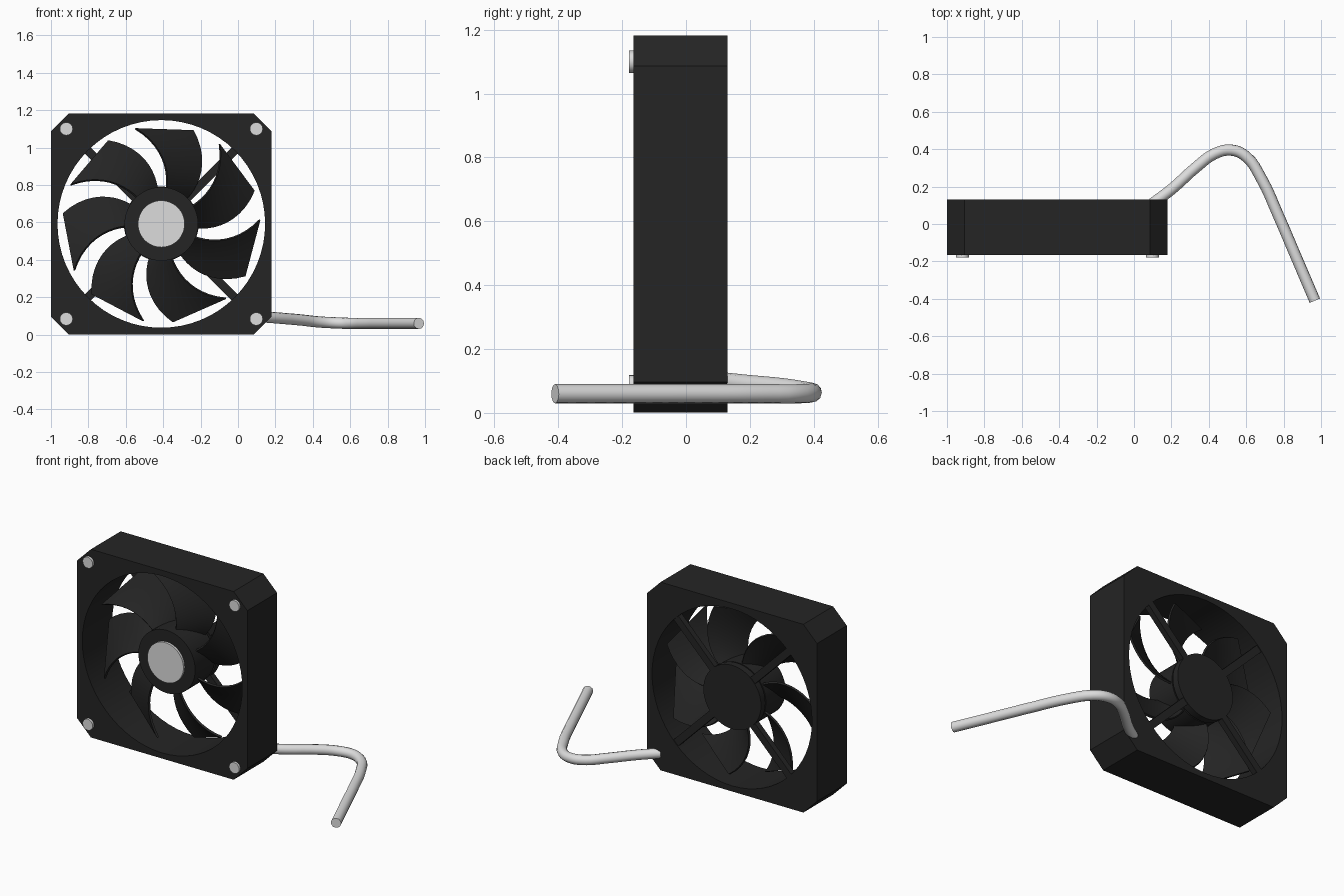
import bpy, bmesh, math
from mathutils import Vector

if "Cube" in bpy.data.objects:
    bpy.data.objects.remove(bpy.data.objects["Cube"], do_unlink=True)

CX, CZ = -0.41, 0.592          # fan axis
FRONT, BACK = -0.165, 0.13     # frame faces
HALF, CHAMFER, HOLE = 0.59, 0.095, 0.555


def material(name, value):
    m = bpy.data.materials.new(name)
    m.use_nodes = True
    colour = (value, value, value, 1)
    m.diffuse_color = colour
    m.node_tree.nodes["Principled BSDF"].inputs["Base Color"].default_value = colour
    return m


black = material("black plastic", 0.018)
silver = material("light grey", 0.72)


def activate(ob):
    bpy.ops.object.select_all(action='DESELECT')
    ob.select_set(True)
    bpy.context.view_layer.objects.active = ob


def smooth(ob):
    activate(ob)
    bpy.ops.object.shade_smooth_by_angle(angle=math.radians(35))


def add(name, data, mat, location=(0, 0, 0)):
    ob = bpy.data.objects.new(name, data)
    ob.location = location
    data.materials.append(mat)
    bpy.context.collection.objects.link(ob)
    return ob


def disc(name, radius, y0, y1, mat, x=CX, z=CZ, sides=48):
    bpy.ops.mesh.primitive_cylinder_add(
        vertices=sides, radius=radius, depth=y1 - y0,
        location=(x, (y0 + y1) / 2, z), rotation=(math.pi / 2, 0, 0))
    ob = bpy.context.object
    ob.name = name
    ob.data.materials.append(mat)
    smooth(ob)
    return ob


# Frame: chamfered square with a round opening, extruded
outline = bpy.data.curves.new("frame", 'CURVE')
outline.dimensions = '2D'
outline.fill_mode = 'BOTH'
outline.extrude = (BACK - FRONT) / 2
c = HALF - CHAMFER
octagon = [(HALF, -c), (HALF, c), (c, HALF), (-c, HALF),
           (-HALF, c), (-HALF, -c), (-c, -HALF), (c, -HALF)]
circle = [(HOLE * math.cos(a), HOLE * math.sin(a))
          for a in (i * math.tau / 64 for i in range(64))]
for points in (octagon, circle):
    spline = outline.splines.new('POLY')
    spline.points.add(len(points) - 1)
    for p, (x, y) in zip(spline.points, points):
        p.co = (x, y, 0, 1)
    spline.use_cyclic_u = True
frame = add("frame", outline, black, (CX, (FRONT + BACK) / 2, CZ))
frame.rotation_euler.x = math.pi / 2
activate(frame)
bpy.ops.object.convert(target='MESH')
frame = bpy.context.object
bm = bmesh.new()
bm.from_mesh(frame.data)
bmesh.ops.remove_doubles(bm, verts=bm.verts, dist=0.0001)
bmesh.ops.recalc_face_normals(bm, faces=bm.faces)
bm.to_mesh(frame.data)
bm.free()
smooth(frame)

# Rotor hub, its front cap, and the motor mount behind it
disc("rotor_hub", 0.197, -0.12, 0.075, black)
disc("hub_cap", 0.125, -0.134, -0.118, silver)
disc("motor_mount", 0.2, 0.085, BACK - 0.002, black)
disc("motor_shaft", 0.08, 0.07, 0.09, black)

# Corner screws
for sx in (-1, 1):
    for sz in (-1, 1):
        disc("screw", 0.035, -0.179, FRONT + 0.01, silver,
             CX + sx * 0.508, CZ + sz * 0.508, 16)

# Diagonal struts holding the motor
for k in range(4):
    a = math.radians(45 + 90 * k)
    mid = 0.375
    bpy.ops.mesh.primitive_cube_add(
        size=1, location=(CX + mid * math.cos(a), 0.107, CZ + mid * math.sin(a)),
        rotation=(0, -a, 0))
    strut = bpy.context.object
    strut.name = "strut"
    strut.scale = (0.38, 0.036, 0.045)
    strut.data.materials.append(black)

# Swept, pitched blades sharing one mesh
ROWS, COLS = 10, 6
bm = bmesh.new()
grid = []
for i in range(ROWS + 1):
    s = i / ROWS
    r = 0.18 + 0.35 * s
    lead = math.radians(80 + 25 * s ** 1.5)
    trail = math.radians(44 + 27 * s ** 1.6)
    a = Vector((r * math.cos(lead), -0.075, r * math.sin(lead)))
    b = Vector((r * math.cos(trail), 0.06, r * math.sin(trail)))
    grid.append([bm.verts.new(a.lerp(b, j / COLS)) for j in range(COLS + 1)])
for i in range(ROWS):
    for j in range(COLS):
        bm.faces.new((grid[i][j], grid[i][j + 1], grid[i + 1][j + 1], grid[i + 1][j]))
bmesh.ops.recalc_face_normals(bm, faces=bm.faces)
bmesh.ops.solidify(bm, geom=bm.faces[:], thickness=0.012)
bmesh.ops.recalc_face_normals(bm, faces=bm.faces)
blade_mesh = bpy.data.meshes.new("blade")
bm.to_mesh(blade_mesh)
bm.free()
blade_mesh.materials.append(black)
for k in range(7):
    blade = bpy.data.objects.new("blade", blade_mesh)
    blade.location = (CX, 0, CZ)
    blade.rotation_euler.y = -k * math.tau / 7
    bpy.context.collection.objects.link(blade)
smooth(blade)

# Power cable leaving the lower back corner
path = [(0.10, 0.11, 0.098), (0.20, 0.185, 0.09), (0.34, 0.31, 0.078),
        (0.43, 0.375, 0.068), (0.52, 0.395, 0.063), (0.60, 0.36, 0.06),
        (0.68, 0.245, 0.06), (0.77, 0.05, 0.06), (0.86, -0.16, 0.06),
        (0.967, -0.41, 0.06)]
wire = bpy.data.curves.new("cable", 'CURVE')
wire.dimensions = '3D'
wire.bevel_depth = 0.03
wire.bevel_resolution = 4
wire.use_fill_caps = True
spline = wire.splines.new('BEZIER')
spline.resolution_u = 4
spline.bezier_points.add(len(path) - 1)
for p, co in zip(spline.bezier_points, path):
    p.co = co
    p.handle_left_type = p.handle_right_type = 'AUTO'
cable = add("cable", wire, silver)
activate(cable)
bpy.ops.object.convert(target='MESH')
smooth(bpy.context.object)
